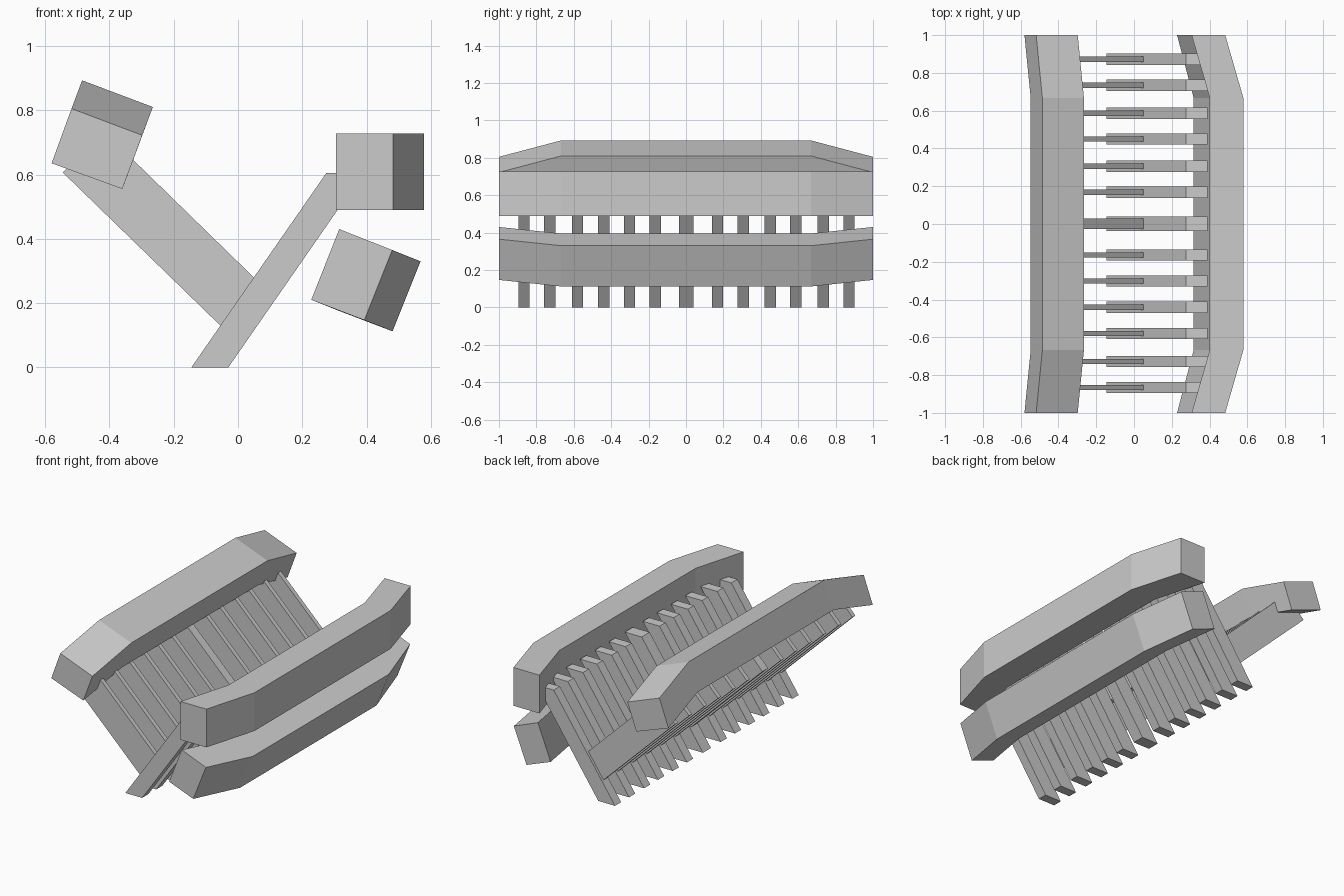
import bpy
import bmesh

cube = bpy.data.objects.get("Cube")
if cube:
    bpy.data.objects.remove(cube, do_unlink=True)

grey = bpy.data.materials.new("light grey")
grey.use_nodes = True
grey.diffuse_color = (0.6, 0.6, 0.6, 1)
grey.node_tree.nodes["Principled BSDF"].inputs["Base Color"].default_value = (0.6, 0.6, 0.6, 1)


def loft(name, profile, stations):
    """Sweep an (x, z) profile through stations of (y, x shift, z shift)."""
    bm = bmesh.new()
    rings = [[bm.verts.new((x + dx, y, z + dz)) for x, z in profile]
             for y, dx, dz in stations]
    n = len(profile)
    for a, b in zip(rings, rings[1:]):
        for i in range(n):
            j = (i + 1) % n
            bm.faces.new((a[i], a[j], b[j], b[i]))
    bm.faces.new(rings[0])
    bm.faces.new(rings[-1])
    bmesh.ops.recalc_face_normals(bm, faces=bm.faces)
    mesh = bpy.data.meshes.new(name)
    bm.to_mesh(mesh)
    bm.free()
    mesh.materials.append(grey)
    obj = bpy.data.objects.new(name, mesh)
    bpy.context.collection.objects.link(obj)


# Long bars whose middle section is offset from the ends
BEND = 0.667


def bar(name, profile, dx, dz):
    loft(name, profile, [(-1, 0, 0), (-BEND, dx, dz), (BEND, dx, dz), (1, 0, 0)])


bar("backrest_bar", [(-0.58, 0.635), (-0.518, 0.805), (-0.298, 0.722), (-0.36, 0.555)], 0.033, 0.088)
bar("upper_rail", [(0.305, 0.49), (0.305, 0.727), (0.483, 0.727), (0.483, 0.49)], 0.096, 0)
bar("lower_rail", [(0.228, 0.21), (0.315, 0.43), (0.48, 0.365), (0.393, 0.147)], 0.088, -0.035)

# Rows of crossing slats, the centre pair being thicker
SLAT = [(-0.145, 0), (-0.03, 0), (0.39, 0.605), (0.275, 0.605)]
BLADE = [(-0.545, 0.606), (-0.02, 0.096), (0.085, 0.245), (-0.418, 0.735)]
centres = [-0.866, -0.728, -0.58, -0.44, -0.302, -0.164, 0.002,
           0.168, 0.306, 0.45, 0.587, 0.734, 0.872]


def slab(name, profile, y, width):
    loft(name, profile, [(y - width / 2, 0, 0), (y + width / 2, 0, 0)])


for k, y in enumerate(centres):
    middle = k == len(centres) // 2
    slab(f"wide_slat_{k + 1}", SLAT, y, 0.078 if middle else 0.06)
    slab(f"thin_blade_{k + 1}", BLADE, y, 0.055 if middle else 0.028)
